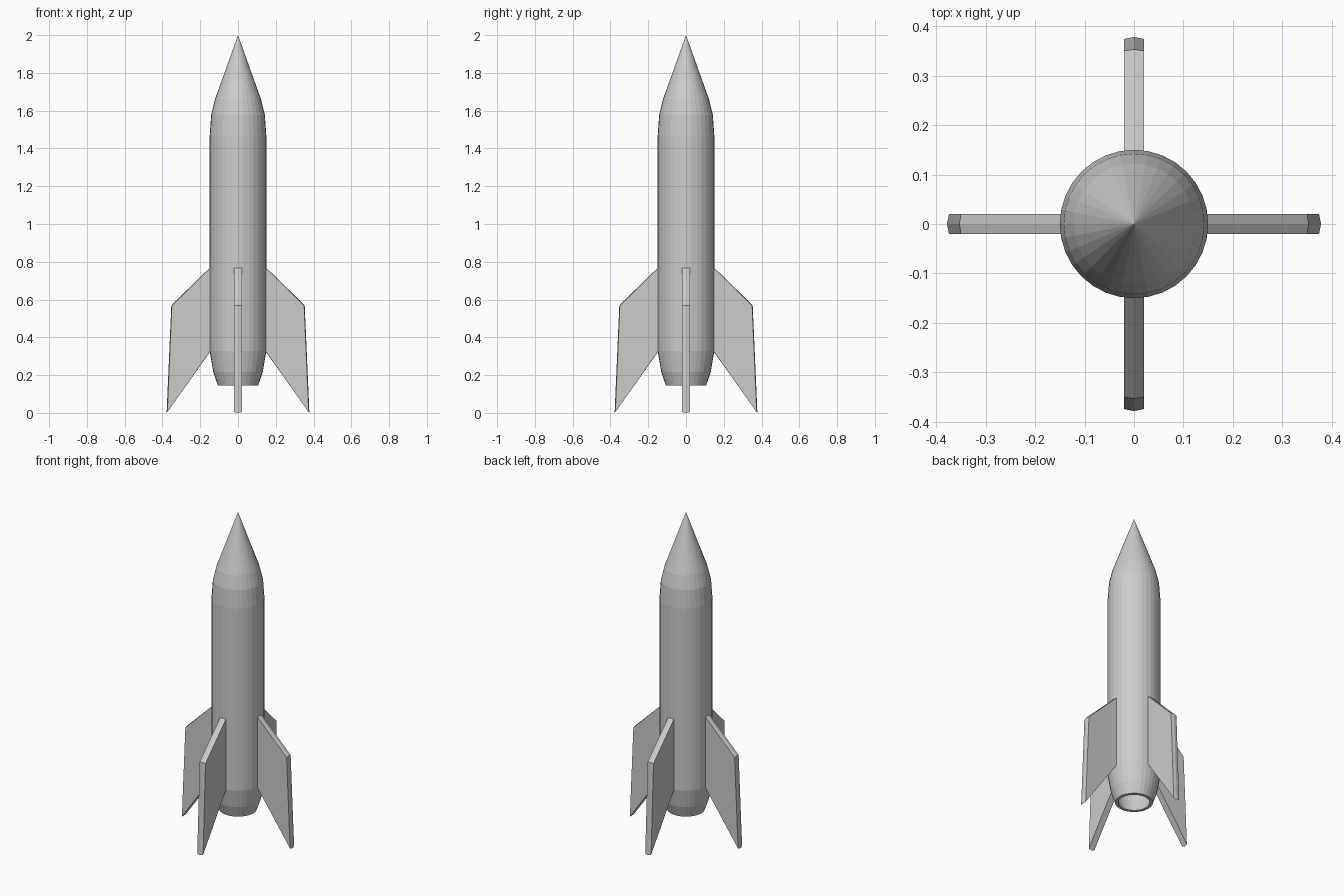
import bpy, bmesh, math
from mathutils import Matrix

if "Cube" in bpy.data.objects:
    bpy.data.objects.remove(bpy.data.objects["Cube"])

SIDES = 32


def make_object(name, bm):
    bmesh.ops.recalc_face_normals(bm, faces=bm.faces)
    mesh = bpy.data.meshes.new(name)
    bm.to_mesh(mesh)
    bm.free()
    obj = bpy.data.objects.new(name, mesh)
    bpy.context.collection.objects.link(obj)
    return obj


def lathe(name, profile):
    bm = bmesh.new()
    verts = [bm.verts.new((r, 0, z)) for r, z in profile]
    edges = [bm.edges.new(pair) for pair in zip(verts, verts[1:])]
    bmesh.ops.spin(bm, geom=verts + edges, cent=(0, 0, 0), axis=(0, 0, 1),
                   angle=math.tau, steps=SIDES, use_merge=True)
    bmesh.ops.remove_doubles(bm, verts=bm.verts, dist=1e-5)
    return make_object(name, bm)


def fin(name, angle):
    outline = [(0.14, 0.775), (0.35, 0.567), (0.374, 0.004), (0.14, 0.336)]
    middle = [(0.14, 0.777), (0.353, 0.57), (0.378, 0.0), (0.14, 0.334)]
    bm = bmesh.new()
    # Two flat sides joined by an edge band with a slight central ridge
    loops = [[bm.verts.new((x, y, z)) for x, z in pts]
             for y, pts in ((-0.02, outline), (0, middle), (0.02, outline))]
    bm.faces.new(loops[0])
    bm.faces.new(loops[2])
    for a, b in zip(loops, loops[1:]):
        for i in range(4):
            j = (i + 1) % 4
            bm.faces.new((a[i], a[j], b[j], b[i]))
    bm.transform(Matrix.Rotation(angle, 4, 'Z'))
    return make_object(name, bm)


# Hollow body: outer skin from the nose tip to the tail, then back up inside
lathe("rocket_body", [
    (0, 2.0), (0.122, 1.66), (0.142, 1.578), (0.15, 1.465),
    (0.15, 0.328), (0.131, 0.217), (0.107, 0.146),
    (0.088, 0.146), (0.111, 0.222), (0.13, 0.33),
    (0.13, 1.46), (0.105, 1.65), (0, 1.94)])

# Four swept fins
for k, side in enumerate(("right", "back", "left", "front")):
    fin(side + "_fin", k * math.pi / 2)
